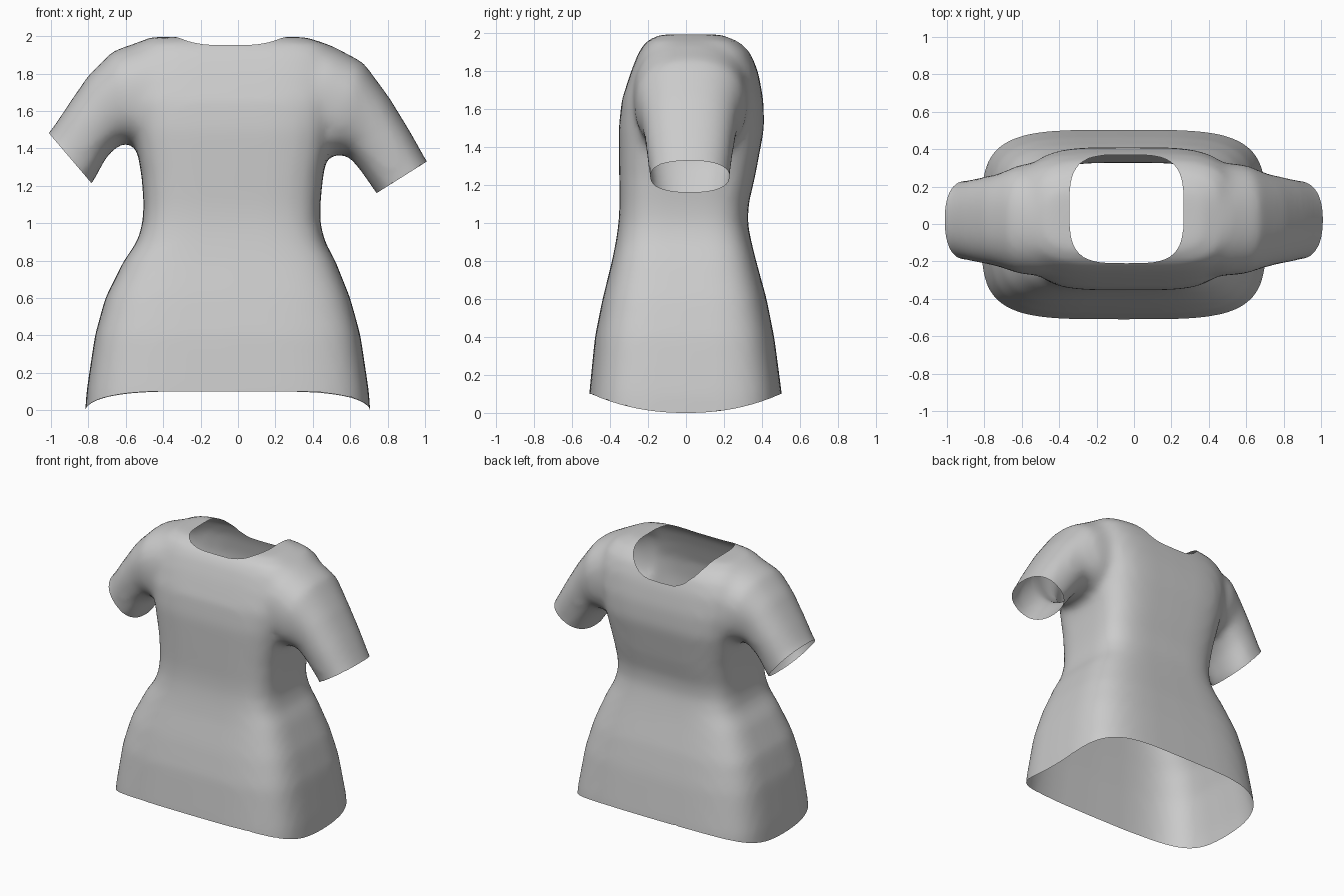
import bpy
import bmesh
from math import cos, sin, pi
from mathutils import Vector

default_cube = bpy.data.objects.get("Cube")
if default_cube:
    bpy.data.objects.remove(default_cube, do_unlink=True)


def make_material(name, colour):
    mat = bpy.data.materials.new(name)
    mat.use_nodes = True
    mat.diffuse_color = colour
    mat.node_tree.nodes["Principled BSDF"].inputs["Base Color"].default_value = colour
    return mat


fabric = make_material("grey_fabric", (0.6, 0.6, 0.6, 1))
cut_marker = make_material("cut_marker", (0.6, 0.6, 0.6, 1))


def rounded_ring(centre, axis_a, axis_b, power, count=48):
    """Superellipse around a centre, spanned by two half axes."""
    ring = []
    for i in range(count):
        c, s = cos(2 * pi * i / count), sin(2 * pi * i / count)
        u = abs(c) ** (2 / power) * (1 if c > 0 else -1)
        v = abs(s) ** (2 / power) * (1 if s > 0 else -1)
        ring.append(centre + axis_a * u + axis_b * v)
    return ring


def add_loft(bm, rings):
    """Closed solid through a row of rings."""
    rows = [[bm.verts.new(p) for p in ring] for ring in rings]
    n = len(rows[0])
    faces = [bm.faces.new(rows[0]), bm.faces.new(rows[-1])]
    for low, high in zip(rows, rows[1:]):
        for i in range(n):
            j = (i + 1) % n
            faces.append(bm.faces.new((low[i], low[j], high[j], high[i])))
    bmesh.ops.recalc_face_normals(bm, faces=faces)


def make_object(name, bm, face_slot=0):
    for face in bm.faces:
        face.material_index = face_slot
    mesh = bpy.data.meshes.new(name)
    bm.to_mesh(mesh)
    bm.free()
    mesh.materials.append(fabric)
    mesh.materials.append(cut_marker)
    obj = bpy.data.objects.new(name, mesh)
    bpy.context.collection.objects.link(obj)
    return obj


def flat_ring(z, x0, x1, y0, y1, power):
    centre = Vector(((x0 + x1) / 2, (y0 + y1) / 2, z))
    return rounded_ring(centre, Vector(((x1 - x0) / 2, 0, 0)),
                        Vector((0, (y1 - y0) / 2, 0)), power)


def sleeve_ring(top, under, y0, y1, grow=1.0, shift=Vector()):
    a, b = Vector((top[0], 0, top[1])), Vector((under[0], 0, under[1]))
    centre = (a + b) / 2 + Vector((0, (y0 + y1) / 2, 0)) + shift
    return rounded_ring(centre, (a - b) / 2 * grow,
                        Vector((0, (y1 - y0) / 2 * grow, 0)), 2.4)


# Torso levels: height, right, left, front, back
TORSO = [
    (-.2, -.83, .72, -.53, .52), (.1, -.81, .70, -.51, .505),
    (.4, -.765, .655, -.48, .465), (.6, -.71, .60, -.44, .425),
    (.8, -.61, .52, -.39, .37), (.9, -.54, .465, -.37, .345),
    (1, -.51, .44, -.355, .325), (1.1, -.505, .44, -.35, .33),
    (1.25, -.515, .455, -.352, .365), (1.5, -.56, .50, -.355, .412),
    (1.65, -.59, .53, -.338, .408), (1.8, -.60, .54, -.29, .38),
    (1.9, -.57, .52, -.25, .34), (1.96, -.53, .47, -.21, .28),
    (1.995, -.47, .36, -.14, .19),
]
# Sleeve sections from cuff to shoulder: top point, underarm point, front, back
RIGHT_SLEEVE = [
    ((-1.01, 1.48), (-.78, 1.21), -.19, .23), ((-.91, 1.63), (-.70, 1.36), -.21, .25),
    ((-.80, 1.79), (-.62, 1.43), -.23, .27), ((-.67, 1.92), (-.52, 1.41), -.27, .32),
    ((-.5, 1.98), (-.35, 1.4), -.28, .33),
]
LEFT_SLEEVE = [
    ((1.01, 1.33), (.74, 1.16), -.19, .23), ((.92, 1.49), (.65, 1.29), -.21, .25),
    ((.81, 1.67), (.58, 1.37), -.23, .27), ((.67, 1.86), (.48, 1.36), -.27, .32),
    ((.5, 1.95), (.33, 1.4), -.28, .33),
]

# Solid body: torso and sleeves overlap and get fused by the remesh
bm = bmesh.new()
add_loft(bm, [flat_ring(*level, 4.2) for level in TORSO])
cutters = []
for side, sleeve in (("right", RIGHT_SLEEVE), ("left", LEFT_SLEEVE)):
    top, under = Vector(sleeve[0][0]), Vector(sleeve[0][1])
    across = (under - top).normalized()
    sign = -1 if side == "right" else 1
    outward = Vector((-across.y, 0, across.x)) * (0.12 if side == "right" else -0.12)
    if outward.x * sign < 0:
        outward = -outward
    add_loft(bm, [sleeve_ring(*sleeve[0], shift=outward)]
             + [sleeve_ring(*section) for section in sleeve])
    # Cuff cutter
    cut = bmesh.new()
    add_loft(cut, [sleeve_ring(*sleeve[0], grow=1.4),
                   sleeve_ring(*sleeve[0], grow=1.4, shift=outward * 3)])
    cutters.append(make_object(side + "_cuff_cutter", cut, 1))
shirt = make_object("shirt", bm)

# Neck cutter
cut = bmesh.new()
add_loft(cut, [flat_ring(z, -.345, .265, -.21, .37, 3.6) for z in (1.6, 2.3)])
cutters.append(make_object("neck_cutter", cut, 1))

# Hem cutter: arched up at front and back, low at the sides
cut = bmesh.new()
ys = [-.7 + 1.4 * i / 28 for i in range(29)]
hem = [(y, 0.1 * min(1, abs(y) / .5) ** 2.2) for y in ys] + [(.7, -.6), (-.7, -.6)]
add_loft(cut, [[Vector((x, y, z)) for y, z in hem] for x in (-1.2, 1.2)])
cutters.append(make_object("hem_cutter", cut, 1))

# Fuse, soften, then cut the openings
remesh = shirt.modifiers.new("fuse", 'REMESH')
remesh.mode = 'VOXEL'
remesh.voxel_size = 0.028
soften = shirt.modifiers.new("soften", 'SMOOTH')
soften.factor = 0.5
soften.iterations = 10
for cutter in cutters:
    cutter.hide_render = True
    boolean = shirt.modifiers.new(cutter.name, 'BOOLEAN')
    boolean.operation = 'DIFFERENCE'
    boolean.solver = 'EXACT'
    boolean.object = cutter

bpy.context.view_layer.update()
depsgraph = bpy.context.evaluated_depsgraph_get()
result = bpy.data.meshes.new_from_object(shirt.evaluated_get(depsgraph))
shirt.modifiers.clear()
shirt.data = result

# Drop the cut faces so only the thin cloth surface stays
bm = bmesh.new()
bm.from_mesh(result)
bmesh.ops.delete(bm, geom=[f for f in bm.faces if f.material_index == 1], context='FACES')
bmesh.ops.remove_doubles(bm, verts=bm.verts, dist=0.004)
for face in bm.faces:
    face.smooth = True
bm.to_mesh(result)
bm.free()

result.materials.clear()
result.materials.append(fabric)
for cutter in cutters:
    bpy.data.objects.remove(cutter, do_unlink=True)
bpy.data.materials.remove(cut_marker)
